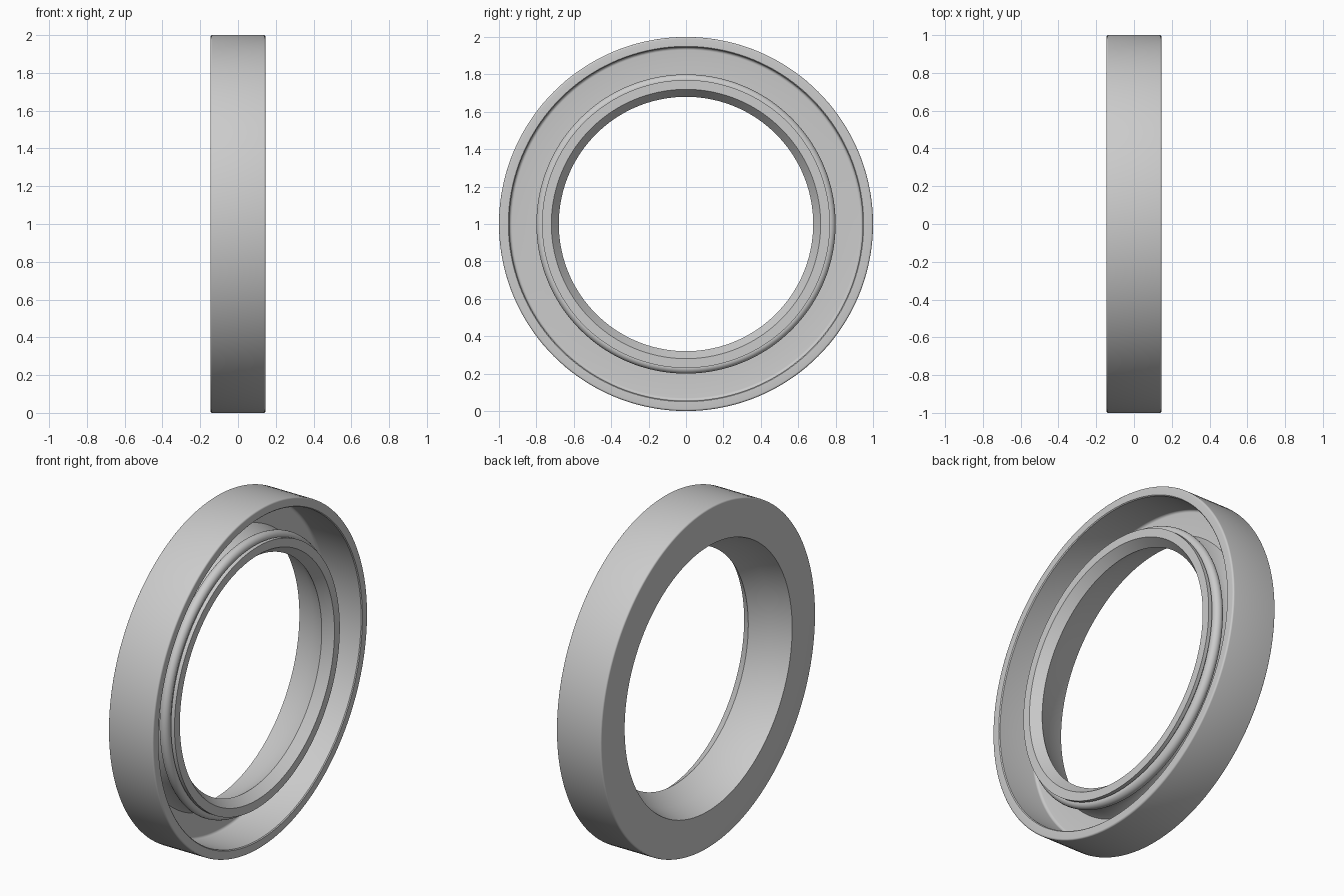
import bpy, bmesh
from math import pi, sin, cos, radians
from mathutils import Vector

if "Cube" in bpy.data.objects:
    bpy.data.objects.remove(bpy.data.objects["Cube"])

AXIS_Z = 1.0
STEPS = 144


def revolve(name, profile):
    """Spin a closed (x, radius) profile around the horizontal x axis."""
    bm = bmesh.new()
    verts = [bm.verts.new((x, 0, AXIS_Z + r)) for x, r in profile]
    edges = [bm.edges.new((v, verts[(i + 1) % len(verts)])) for i, v in enumerate(verts)]
    bmesh.ops.spin(bm, geom=verts + edges, cent=(0, 0, AXIS_Z), axis=(1, 0, 0),
                   angle=2 * pi, steps=STEPS, dvec=Vector((0, 0, 0)))
    bmesh.ops.remove_doubles(bm, verts=bm.verts, dist=0.0002)
    bmesh.ops.recalc_face_normals(bm, faces=bm.faces)
    mesh = bpy.data.meshes.new(name)
    bm.to_mesh(mesh)
    bm.free()
    obj = bpy.data.objects.new(name, mesh)
    bpy.context.collection.objects.link(obj)
    bpy.ops.object.select_all(action='DESELECT')
    obj.select_set(True)
    bpy.context.view_layer.objects.active = obj
    bpy.ops.object.shade_smooth_by_angle(angle=radians(30))
    return obj


def arc(cx, cr, radius, start, end, n=5):
    """Points along an arc in the (x, radius) plane, angles in degrees."""
    angles = [radians(start + (end - start) * i / n) for i in range(n + 1)]
    return [(cx + radius * cos(a), cr + radius * sin(a)) for a in angles]


# One-piece case: outer wall, back wall and the flexible inner lip
body = []
body += arc(-0.136, 0.990, 0.010, 180, 90)      # rounded back outer edge
body += arc(0.136, 0.990, 0.010, 90, 0)         # rounded front outer edge
body += [(0.146, 0.950), (0.141, 0.945)]        # rim
body += arc(-0.075, 0.930, 0.015, 90, 180)      # cavity corner
body += [(-0.090, 0.800), (-0.075, 0.790),      # neck of the lip
         (-0.020, 0.765), (0.025, 0.755)]
body += arc(0.065, 0.770, 0.032, 205, 335, 8)   # spring groove
body += [(0.102, 0.770), (0.125, 0.770),        # lip front
         (0.125, 0.720), (0.070, 0.680),        # sealing edge
         (-0.030, 0.742), (-0.146, 0.780)]      # tapered bore
revolve("seal_body", body)

# Ring spring seated in the lip groove
revolve("ring_spring", arc(0.065, 0.770, 0.030, 0, 360, 20)[:-1])
